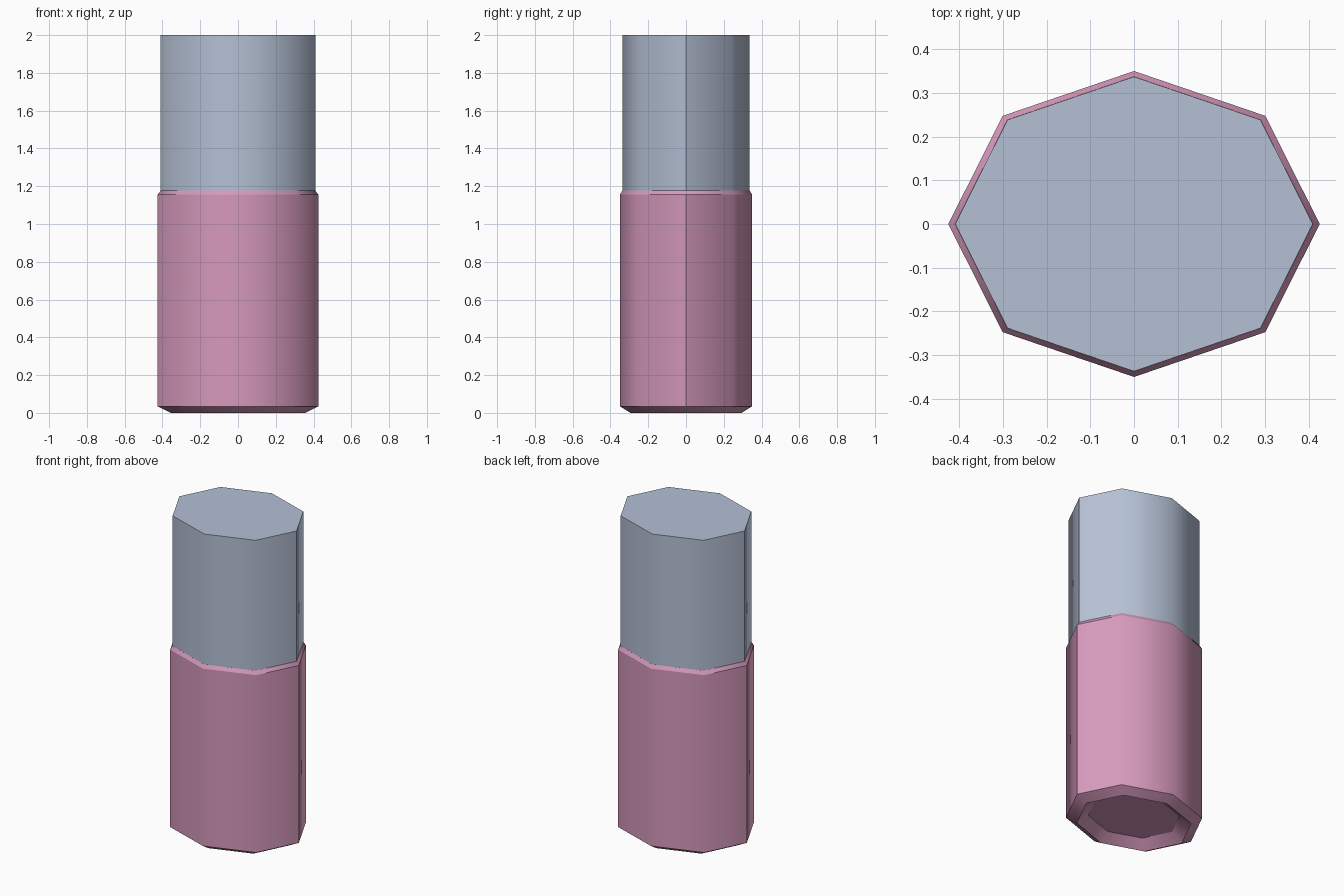
import bpy, bmesh, math

if "Cube" in bpy.data.objects:
    bpy.data.objects.remove(bpy.data.objects["Cube"])

SIDES = 8
RX, RY = 0.425, 0.35   # half widths of the base


def material(name, rgb):
    m = bpy.data.materials.new(name)
    m.diffuse_color = (*rgb, 1)
    m.use_nodes = True
    m.node_tree.nodes["Principled BSDF"].inputs["Base Color"].default_value = m.diffuse_color
    return m


def lathe(name, profile, mat):
    """Stack octagonal rings (scale, height), bottom to top, and cap both ends."""
    bm = bmesh.new()
    rings = []
    for s, z in profile:
        angles = [2 * math.pi * i / SIDES for i in range(SIDES)]
        rings.append([bm.verts.new((RX * s * math.cos(a), RY * s * math.sin(a), z)) for a in angles])
    for low, high in zip(rings, rings[1:]):
        for i in range(SIDES):
            j = (i + 1) % SIDES
            bm.faces.new((low[i], low[j], high[j], high[i]))
    bm.faces.new(rings[0][::-1])
    bm.faces.new(rings[-1])
    bmesh.ops.recalc_face_normals(bm, faces=bm.faces)
    # Smooth around the sides; ring edges and the narrow left/right corners stay sharp
    for f in bm.faces:
        f.smooth = True
    for e in bm.edges:
        a, b = e.verts
        level = abs(a.co.z - b.co.z) < 1e-5
        e.smooth = not level and e.calc_face_angle(0) < math.radians(50)
    mesh = bpy.data.meshes.new(name)
    bm.to_mesh(mesh)
    bm.free()
    mesh.materials.append(mat)
    ob = bpy.data.objects.new(name, mesh)
    bpy.context.collection.objects.link(ob)
    return ob


pink = material("pink", (0.67, 0.32, 0.50))
blue_grey = material("blue grey", (0.46, 0.53, 0.66))

# Lower body: recessed underside, bevelled foot, small bevel at the shoulder
lathe("base", [(0.67, 0.05), (0.84, 0.0), (1.0, 0.035), (1.0, 1.155), (0.964, 1.177)], pink)

# Upper sleeve, set slightly into the base
lathe("cap", [(0.963, 1.17), (0.963, 2.0)], blue_grey)
